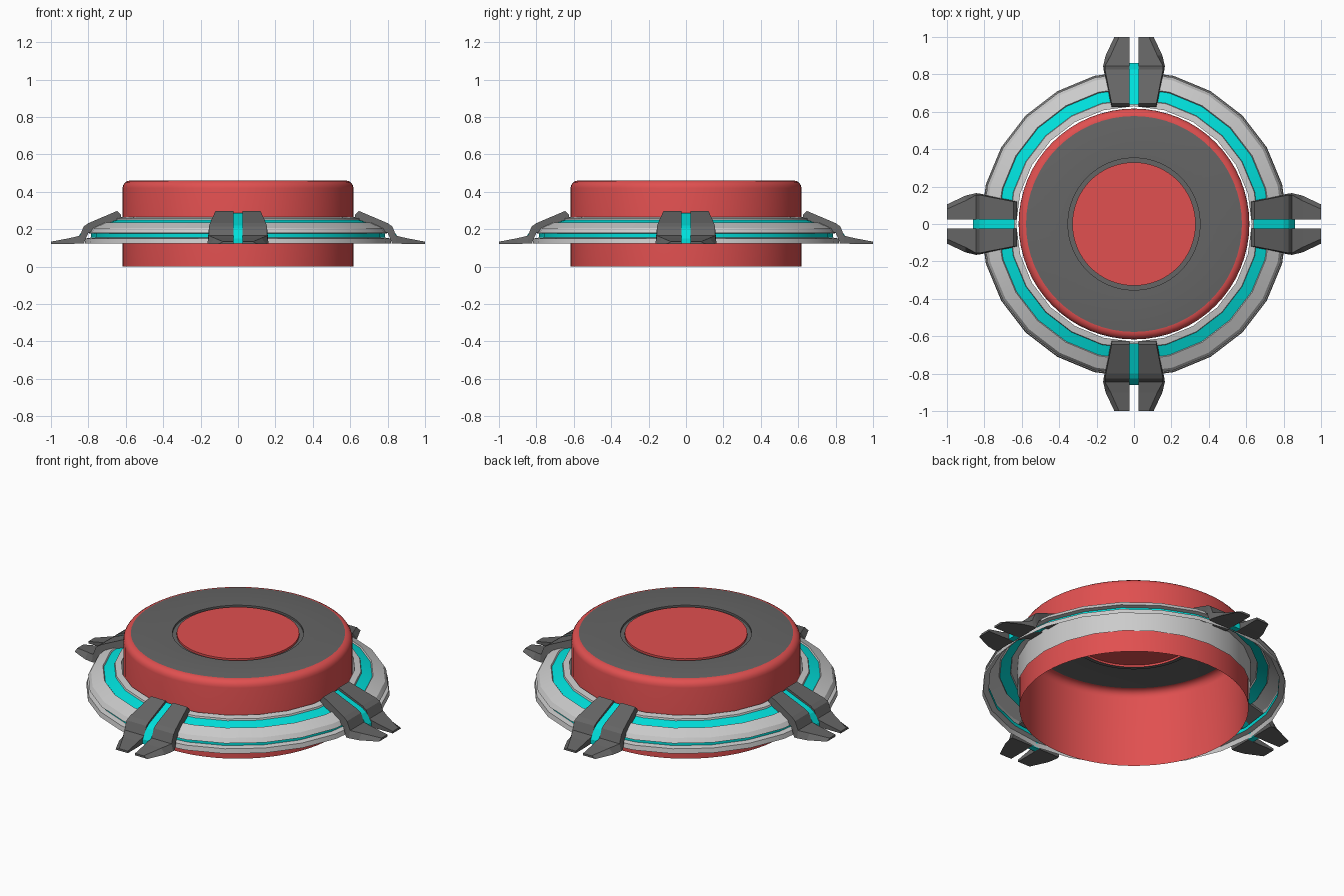
import bpy, bmesh, math
from mathutils import Matrix

if "Cube" in bpy.data.objects:
    bpy.data.objects.remove(bpy.data.objects["Cube"])


def material(name, rgb):
    m = bpy.data.materials.new(name)
    m.diffuse_color = (*rgb, 1)
    m.use_nodes = True
    m.node_tree.nodes["Principled BSDF"].inputs["Base Color"].default_value = m.diffuse_color
    return m


RED = material("red", (0.75, 0.08, 0.08))
CYAN = material("cyan", (0.0, 0.75, 0.72))
DARK = material("dark_grey", (0.13, 0.13, 0.13))
LIGHT = material("light_grey", (0.55, 0.55, 0.55))


def finish(name, bm, mats, angle=None):
    me = bpy.data.meshes.new(name)
    bm.to_mesh(me)
    bm.free()
    for m in mats:
        me.materials.append(m)
    ob = bpy.data.objects.new(name, me)
    bpy.context.collection.objects.link(ob)
    if angle:
        bpy.ops.object.select_all(action='DESELECT')
        ob.select_set(True)
        bpy.context.view_layer.objects.active = ob
        bpy.ops.object.shade_smooth_by_angle(angle=math.radians(angle))
    return ob


def lathe(name, profile, sides, mats, bands=(), angle=30):
    """Spin (r, z) points about z; bands lists the segments using material 1."""
    bm = bmesh.new()
    rings = []
    for r, z in profile:
        if r == 0:
            rings.append([bm.verts.new((0, 0, z))] * sides)
        else:
            rings.append([bm.verts.new((r * math.cos(2 * math.pi * i / sides),
                                        r * math.sin(2 * math.pi * i / sides), z))
                          for i in range(sides)])
    for k, (a, b) in enumerate(zip(rings, rings[1:])):
        for i in range(sides):
            j = (i + 1) % sides
            quad = list(dict.fromkeys((a[i], a[j], b[j], b[i])))
            bm.faces.new(quad).material_index = int(k in bands)
    return finish(name, bm, mats, angle)


def loft(bm, sections):
    """Join four-cornered sections into a closed bar."""
    loops = [[bm.verts.new(p) for p in s] for s in sections]
    for a, b in zip(loops, loops[1:]):
        for i in range(4):
            j = (i + 1) % 4
            bm.faces.new((a[i], a[j], b[j], b[i]))
    bm.faces.new(loops[0][::-1])
    bm.faces.new(loops[-1])


# Hollow push button, open underneath, with a shallow dark groove in the top
R = 0.617
bevel = [(R - 0.04 + 0.04 * math.cos(t), 0.42 + 0.04 * math.sin(t))
         for t in (i * math.pi / 8 for i in range(5))]
lathe("button", [(R, 0)] + bevel +
      [(0.353, 0.46), (0.353, 0.448), (0.33, 0.448), (0.33, 0.46), (0, 0.46)],
      64, [RED, DARK], bands=(5, 6, 7))

# Stepped collar shell, open underneath, with two cyan bands
lathe("collar", [(0.82, 0.123), (0.815, 0.15), (0.785, 0.155), (0.785, 0.176),
                 (0.81, 0.18), (0.795, 0.205), (0.73, 0.235), (0.725, 0.228),
                 (0.668, 0.248), (0.665, 0.258), (0.63, 0.264), (0.63, 0.123)],
      24, [LIGHT, CYAN], bands=(2, 7))

# Four split claws with a cyan strip between the prongs
GAP = 0.024
# radius, top z, bottom z, half width at the base, half width at the top
STATIONS = [(0.625, 0.275, 0.25, 0.12, 0.118), (0.645, 0.298, 0.25, 0.125, 0.12),
            (0.80, 0.232, 0.18, 0.157, 0.15), (0.825, 0.215, 0.123, 0.163, 0.155),
            (0.845, 0.165, 0.123, 0.165, 0.155), (0.90, 0.152, 0.121, 0.152, 0.125),
            (1.0, 0.133, 0.121, 0.105, 0.08)]
STRIP = [(0.64, 0.285, 0.25), (0.80, 0.22, 0.18), (0.825, 0.203, 0.123),
         (0.86, 0.15, 0.123)]

for n, side in enumerate(("right", "back", "left", "front")):
    turn = Matrix.Rotation(n * math.pi / 2, 4, 'Z')
    bm = bmesh.new()
    for s in (1, -1):
        loft(bm, [[(r, s * GAP, zb), (r, s * wb, zb), (r, s * wt, zt), (r, s * GAP, zt)]
                  for r, zt, zb, wb, wt in STATIONS])
    bmesh.ops.recalc_face_normals(bm, faces=bm.faces)
    bm.transform(turn)
    finish(side + "_claw", bm, [DARK])

    bm = bmesh.new()
    loft(bm, [[(r, -GAP, zb), (r, GAP, zb), (r, GAP, zt), (r, -GAP, zt)]
              for r, zt, zb in STRIP])
    bmesh.ops.recalc_face_normals(bm, faces=bm.faces)
    bm.transform(turn)
    finish(side + "_claw_strip", bm, [CYAN])
